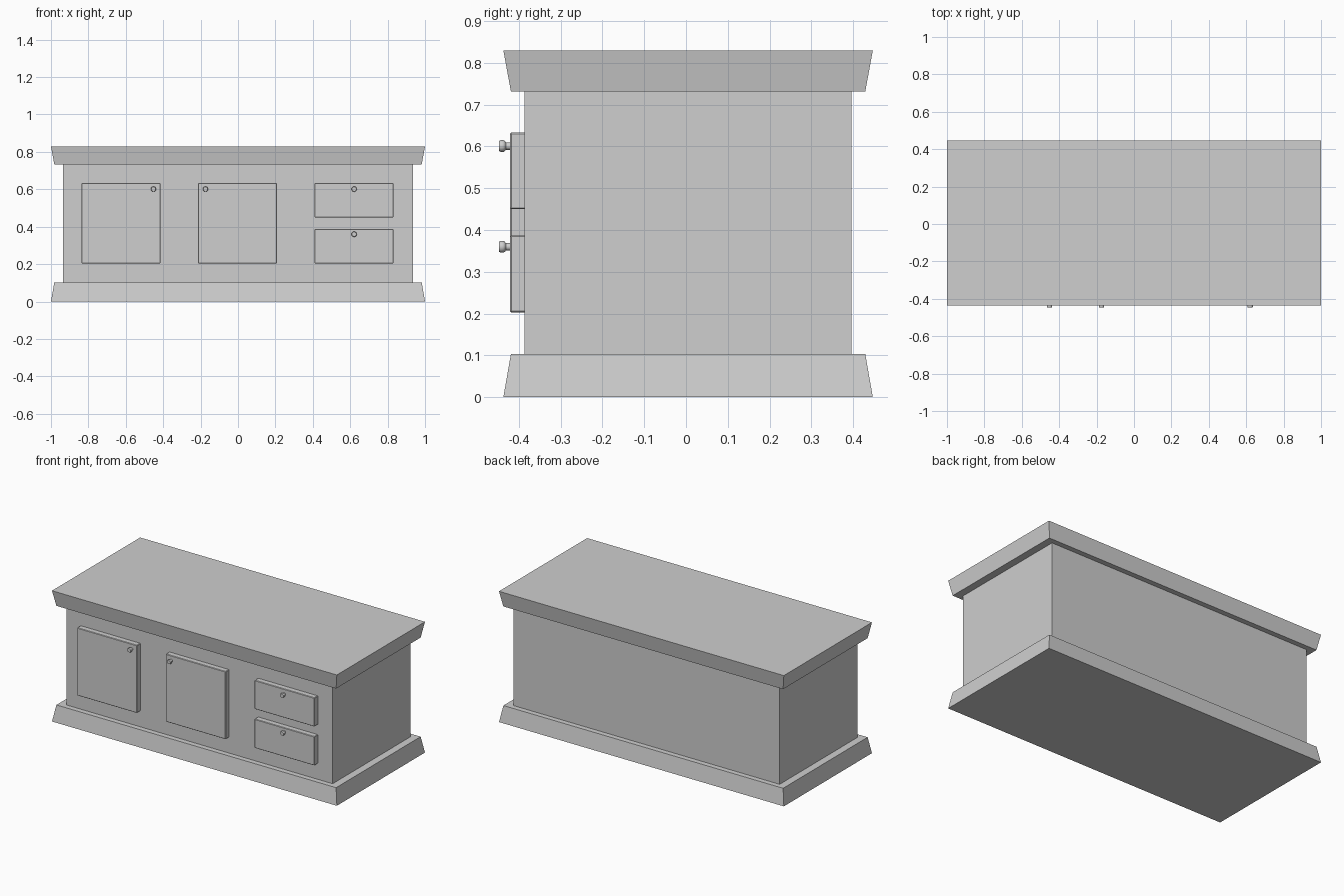
import bpy, bmesh, math
from mathutils import Vector

if "Cube" in bpy.data.objects:
    bpy.data.objects.remove(bpy.data.objects["Cube"])

mat = bpy.data.materials.new("plain_grey")
mat.diffuse_color = (0.62, 0.62, 0.62, 1)
mat.use_nodes = True
mat.node_tree.nodes["Principled BSDF"].inputs["Base Color"].default_value = mat.diffuse_color


def finish(name, bm):
    bmesh.ops.recalc_face_normals(bm, faces=bm.faces)
    me = bpy.data.meshes.new(name)
    bm.to_mesh(me)
    bm.free()
    me.materials.append(mat)
    ob = bpy.data.objects.new(name, me)
    bpy.context.collection.objects.link(ob)
    return ob


def block(name, x0, x1, y0, y1, z0, z1, flare_low=0, flare_high=0, bevel=0):
    """Box whose lower or upper rim can be drawn inwards."""
    bm = bmesh.new()
    bmesh.ops.create_cube(bm, size=1)
    for v in bm.verts:
        f = flare_high if v.co.z > 0 else flare_low
        v.co = Vector((x1 - f if v.co.x > 0 else x0 + f,
                       y1 - f if v.co.y > 0 else y0 + f,
                       z1 if v.co.z > 0 else z0))
    if bevel:
        # soften only the outward front edges
        edges = [e for e in bm.edges if any(v.co.y < y0 + 1e-5 for v in e.verts)]
        bmesh.ops.bevel(bm, geom=edges, offset=bevel, segments=1, affect='EDGES')
    return finish(name, bm)


def knob(name, x, z, n=20):
    """Turned knob: profile of (radius, y) revolved around the y direction."""
    profile = [(0.009, -0.415), (0.009, -0.431), (0.0125, -0.434),
               (0.0142, -0.437), (0.0142, -0.443), (0.012, -0.447)]
    bm = bmesh.new()
    rings = [[bm.verts.new((x + r * math.cos(2 * math.pi * i / n), y,
                            z + r * math.sin(2 * math.pi * i / n)))
              for i in range(n)] for r, y in profile]
    for a, b in zip(rings, rings[1:]):
        for i in range(n):
            j = (i + 1) % n
            bm.faces.new((a[i], a[j], b[j], b[i]))
    bm.faces.new(rings[0])
    bm.faces.new(rings[-1])
    ob = finish(name, bm)
    bpy.context.view_layer.objects.active = ob
    ob.select_set(True)
    bpy.ops.object.shade_smooth_by_angle(angle=math.radians(40))
    ob.select_set(False)


# carcass, plinth and worktop
block("cabinet_body", -0.935, 0.935, -0.386, 0.396, 0.09, 0.74)
block("plinth", -1, 1, -0.437, 0.447, 0, 0.103, flare_high=0.018)
block("worktop", -1, 1, -0.437, 0.447, 0.732, 0.83, flare_low=0.018)

# doors and drawer fronts
panels = [("left_door", -0.836, -0.415, 0.203, 0.633),
          ("middle_door", -0.213, 0.208, 0.203, 0.633),
          ("upper_drawer", 0.41, 0.831, 0.450, 0.633),
          ("lower_drawer", 0.41, 0.831, 0.203, 0.387)]
for name, x0, x1, z0, z1 in panels:
    block(name, x0, x1, -0.421, -0.38, z0, z1, bevel=0.003)

# knobs
for name, x, z in [("left_door_knob", -0.452, 0.601), ("middle_door_knob", -0.174, 0.601),
                   ("upper_drawer_knob", 0.621, 0.601), ("lower_drawer_knob", 0.621, 0.36)]:
    knob(name, x, z)
